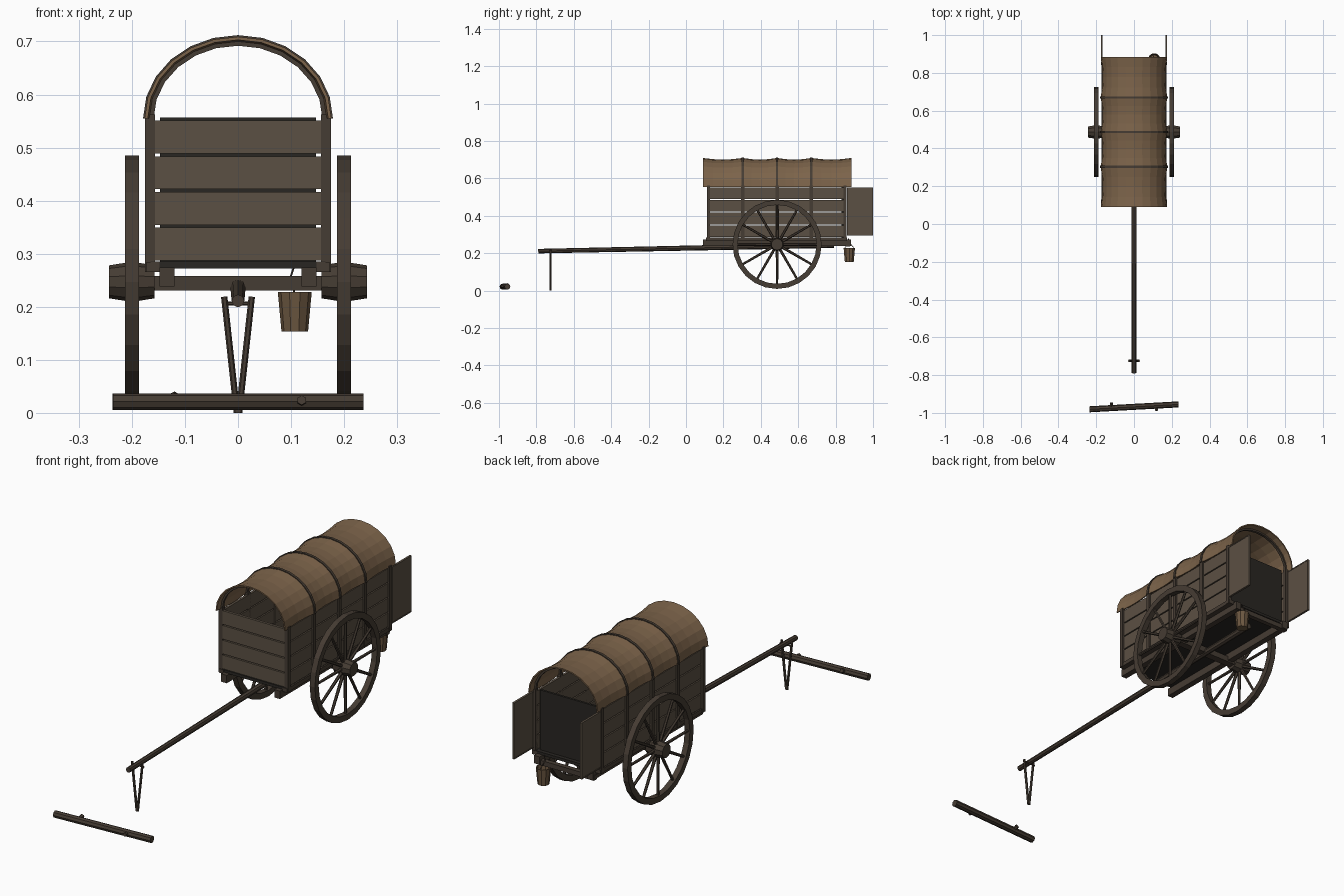
import bpy, bmesh
from math import pi, sin, cos
from mathutils import Vector, Matrix

if "Cube" in bpy.data.objects:
    bpy.data.objects.remove(bpy.data.objects["Cube"])


def material(name, r, g, b):
    m = bpy.data.materials.new(name)
    m.diffuse_color = (r, g, b, 1)
    m.use_nodes = True
    m.node_tree.nodes["Principled BSDF"].inputs["Base Color"].default_value = m.diffuse_color
    return m


PLANK = material("weathered_plank", 0.105, 0.080, 0.057)
FRAME = material("dark_wood", 0.060, 0.045, 0.033)
DARK = material("dark_interior", 0.022, 0.019, 0.016)
CLOTH = material("canvas", 0.20, 0.125, 0.068)
PAIL = material("bucket_wood", 0.15, 0.095, 0.052)


def finish(name, bm, mat):
    bmesh.ops.remove_doubles(bm, verts=bm.verts, dist=1e-5)
    bmesh.ops.recalc_face_normals(bm, faces=bm.faces)
    me = bpy.data.meshes.new(name)
    bm.to_mesh(me)
    bm.free()
    me.materials.append(mat)
    ob = bpy.data.objects.new(name, me)
    bpy.context.collection.objects.link(ob)
    return ob


def box(name, x, y, z, mat):
    """Box from (min, max) pairs."""
    bm = bmesh.new()
    size = [b - a for a, b in (x, y, z)]
    mid = [(a + b) / 2 for a, b in (x, y, z)]
    bmesh.ops.create_cube(bm, size=1, matrix=Matrix.Translation(mid) @ Matrix.Diagonal((*size, 1)))
    return finish(name, bm, mat)


def rod(name, a, b, r1, r2, sides, mat):
    """Tapered cylinder between two points."""
    a, b = Vector(a), Vector(b)
    d = b - a
    m = Matrix.Translation((a + b) / 2) @ d.to_track_quat('Z', 'Y').to_matrix().to_4x4()
    bm = bmesh.new()
    bmesh.ops.create_cone(bm, cap_ends=True, segments=sides, radius1=r1, radius2=r2,
                          depth=d.length, matrix=m)
    return finish(name, bm, mat)


def lathe(name, profile, sides, matrix, mat, closed=False):
    """Spin (radius, height) points around local z."""
    bm = bmesh.new()
    rings = [[bm.verts.new(matrix @ Vector((r * cos(2 * pi * i / sides), r * sin(2 * pi * i / sides), h)))
              for i in range(sides)] for r, h in profile]
    pairs = list(zip(rings, rings[1:]))
    if closed:
        pairs.append((rings[-1], rings[0]))
    for p, q in pairs:
        for i in range(sides):
            j = (i + 1) % sides
            bm.faces.new((p[i], p[j], q[j], q[i]))
    return finish(name, bm, mat)


def arch(name, stations, thick, mat, n=12):
    """Half-ellipse shell through (y, radius offset) stations."""
    bm = bmesh.new()
    rings = []
    for y, off in stations:
        pts = [(off, k) for k in range(n + 1)] + [(off - thick, k) for k in range(n, -1, -1)]
        rings.append([bm.verts.new(((0.176 + o) * cos(pi * k / n), y, 0.555 + (0.154 + o) * sin(pi * k / n)))
                      for o, k in pts])
    m = 2 * n + 2
    for p, q in zip(rings, rings[1:]):
        for i in range(m):
            j = (i + 1) % m
            bm.faces.new((p[i], p[j], q[j], q[i]))
    for r in (rings[0], rings[-1]):
        for k in range(n):
            bm.faces.new((r[k], r[k + 1], r[m - 2 - k], r[m - 1 - k]))
    return finish(name, bm, mat)


POSTS = (0.12, 0.303, 0.487, 0.67, 0.85)
AXLE = Vector((0, 0.487, 0.247))

# Floor, rails and cross beams
box("floor", (-0.165, 0.165), (0.11, 0.86), (0.272, 0.285), DARK)
box("rear_crossbar", (-0.15, 0.15), (0.855, 0.877), (0.235, 0.257), FRAME)
box("axle_beam", (-0.19, 0.19), (0.47, 0.504), (0.231, 0.258), FRAME)

# Plank walls
for row in range(4):
    z0 = 0.287 + row * 0.0673
    z = (z0, z0 + 0.062)
    box(f"front_plank_{row}", (-0.156, 0.156), (0.112, 0.124), z, PLANK)
    for s in (-1, 1):
        box(f"side_plank_{row}", sorted((s * 0.156, s * 0.167)), (0.118, 0.852), z, PLANK)
box("rear_panel", (-0.147, 0.147), (0.832, 0.842), (0.283, 0.557), DARK)

for s in (-1, 1):
    box("floor_rail", sorted((s * 0.12, s * 0.148)), (0.09, 0.882), (0.238, 0.274), FRAME)
    box("side_sill", sorted((s * 0.148, s * 0.172)), (0.108, 0.862), (0.266, 0.284), FRAME)
    for y in POSTS:
        box("wall_post", sorted((s * 0.156, s * 0.175)), (y - 0.009, y + 0.009), (0.266, 0.562), FRAME)
    # Rear doors, swung wide open
    box("rear_door", sorted((s * 0.167, s * 0.174)), (0.862, 1.0), (0.295, 0.552), PLANK)
    for z in (0.295, 0.547):
        box("door_edge", sorted((s * 0.1655, s * 0.1755)), (0.862, 1.0), (z, z + 0.005), PLANK)
    box("door_edge", sorted((s * 0.1655, s * 0.1755)), (0.995, 1.0), (0.295, 0.552), PLANK)

# Canvas cover sagging between hoops
edges = (0.09, 0.303, 0.487, 0.67, 0.885)
stations = [(a + (b - a) * t / 4, -0.009 * sin(pi * t / 4))
            for a, b in zip(edges, edges[1:]) for t in range(4)] + [(edges[-1], 0)]
arch("canvas_cover", stations, 0.006, CLOTH)
for y in POSTS:
    off = 0.003 if 0.2 < y < 0.8 else -0.006
    arch("canopy_hoop", [(y - 0.006, off), (y + 0.006, off)], 0.017 + min(off, 0), FRAME)

# Spoked wheels
for s in (-1, 1):
    m = Matrix.Translation(AXLE + Vector((s * 0.2, 0, 0))) @ Matrix.Rotation(s * pi / 2, 4, 'Y')
    lathe("wheel_rim", [(0.238, -0.013), (0.238, 0.013), (0.211, 0.013), (0.211, -0.013)],
          24, m, FRAME, closed=True)
    lathe("wheel_hub", [(0, -0.043), (0.031, -0.043), (0.036, -0.012), (0.036, 0.012),
                        (0.031, 0.043), (0, 0.043)], 10, m, FRAME)
    for i in range(12):
        a = 2 * pi * i / 12
        d = Vector((cos(a), sin(a), 0))
        rod("wheel_spoke", m @ (d * 0.025), m @ (d * 0.216), 0.0075, 0.006, 6, FRAME)

# Draw pole and its V-shaped prop
rod("draw_pole", (0, -0.79, 0.211), (0, 0.79, 0.243), 0.012, 0.015, 8, FRAME)
for s in (-1, 1):
    rod("prop_leg", (s * 0.026, -0.725, 0.219), (s * 0.002, -0.725, 0.0), 0.006, 0.006, 6, FRAME)
rod("prop_pin", (-0.03, -0.72, 0.206), (0.03, -0.72, 0.206), 0.004, 0.004, 6, FRAME)

# Yoke lying on the ground
rod("yoke_beam", (-0.236, -0.981, 0.021), (0.236, -0.955, 0.021), 0.016, 0.016, 8, FRAME)
rod("yoke_peg", (-0.12, -0.975, 0.021), (-0.12, -0.948, 0.032), 0.009, 0.009, 6, FRAME)
rod("yoke_peg", (0.12, -0.961, 0.021), (0.12, -0.988, 0.024), 0.009, 0.009, 6, FRAME)

# Hanging bucket
BX, BY = 0.107, 0.873
lathe("bucket", [(0, 0), (0.025, 0), (0.032, 0.075), (0.028, 0.075), (0.022, 0.008), (0, 0.008)],
      10, Matrix.Translation((BX, BY, 0.153)), PAIL)
for s in (-1, 1):
    rod("bucket_handle", (BX, BY + s * 0.029, 0.222), (BX - 0.008, BY, 0.258), 0.0018, 0.0018, 5, FRAME)
rod("bucket_hook", (BX - 0.008, BY, 0.256), (BX, BY - 0.006, 0.28), 0.002, 0.002, 5, FRAME)
